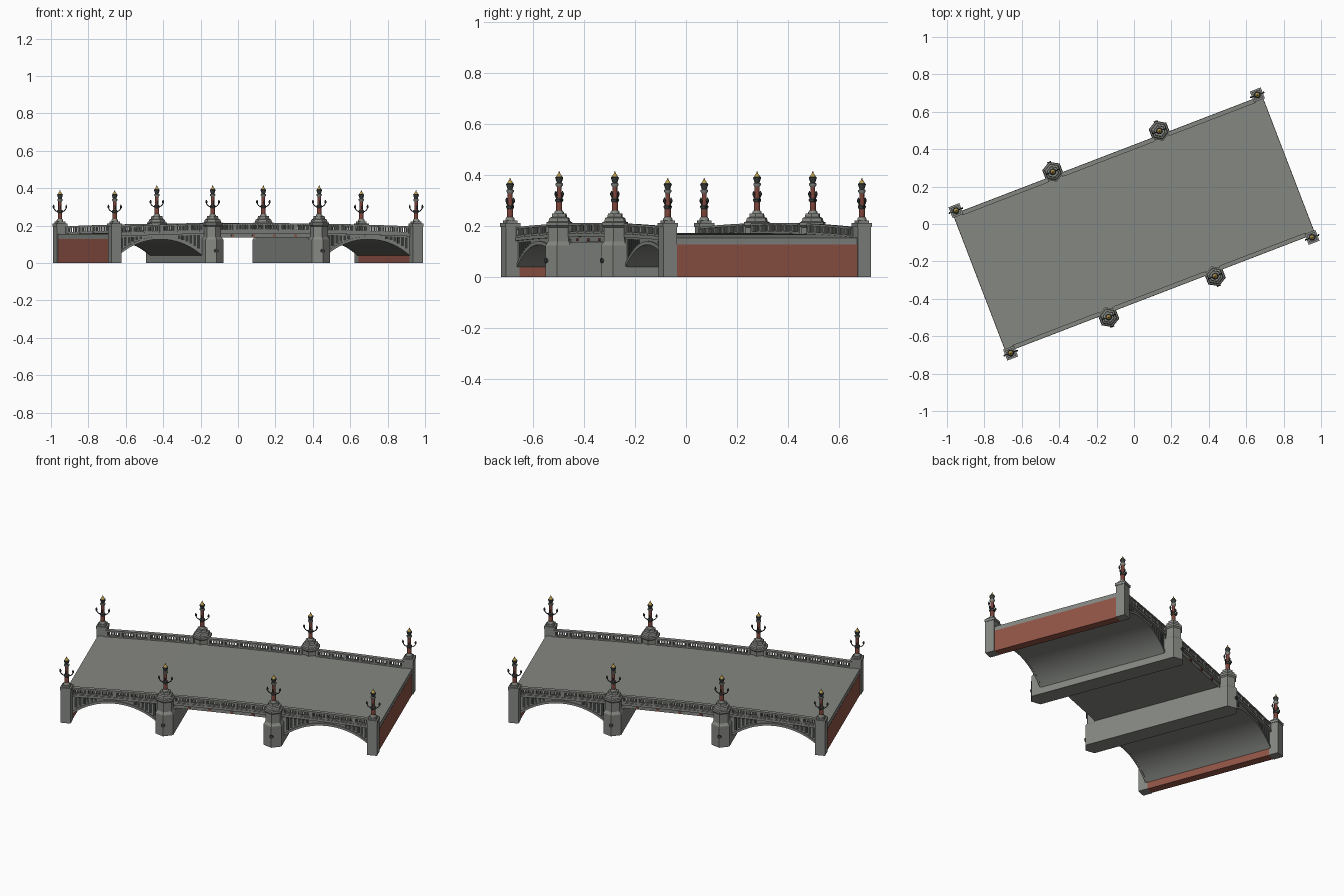
import bpy, bmesh, math
from mathutils import Matrix, Vector

if "Cube" in bpy.data.objects:
    bpy.data.objects.remove(bpy.data.objects["Cube"])

TURN = Matrix.Rotation(math.radians(21), 4, 'Z')   # the bridge sits diagonally


def material(name, rgb):
    m = bpy.data.materials.new(name)
    m.diffuse_color = (*rgb, 1)
    m.use_nodes = True
    m.node_tree.nodes["Principled BSDF"].inputs["Base Color"].default_value = m.diffuse_color
    return m


STONE = material("grey_stone", (0.235, 0.245, 0.225))
BRICK = material("red_brick", (0.29, 0.09, 0.062))
SHAFT = material("dark_red_granite", (0.19, 0.055, 0.04))
IRON = material("dark_iron", (0.045, 0.05, 0.048))
GOLD = material("gold", (0.5, 0.33, 0.06))


def finish(bm, name, mat, smooth=False):
    bmesh.ops.recalc_face_normals(bm, faces=bm.faces)
    bm.transform(TURN)
    me = bpy.data.meshes.new(name)
    bm.to_mesh(me)
    bm.free()
    me.materials.append(mat)
    ob = bpy.data.objects.new(name, me)
    bpy.context.collection.objects.link(ob)
    if smooth:
        bpy.context.view_layer.objects.active = ob
        ob.select_set(True)
        bpy.ops.object.shade_smooth_by_angle(angle=math.radians(40))
        ob.select_set(False)


def add_box(bm, x0, x1, y0, y1, z0, z1):
    c = Vector(((x0 + x1) / 2, (y0 + y1) / 2, (z0 + z1) / 2))
    m = Matrix.Translation(c) @ Matrix.Diagonal((abs(x1 - x0), abs(y1 - y0), abs(z1 - z0), 1))
    bmesh.ops.create_cube(bm, size=1, matrix=m)


def add_strip(bm, us, low, high, y0, y1):
    """Solid along the bridge between two height functions."""
    rows = [[bm.verts.new((u, y, z)) for y, z in
             ((y0, low(u)), (y1, low(u)), (y1, high(u)), (y0, high(u)))] for u in us]
    for a, b in zip(rows, rows[1:]):
        for i in range(4):
            j = (i + 1) % 4
            bm.faces.new((a[i], a[j], b[j], b[i]))
    bm.faces.new(rows[0])
    bm.faces.new(rows[-1])


def add_lathe(bm, x, y, z, profile, n, turn=0.0):
    rings = [[bm.verts.new((x + r * math.cos(turn + k * math.tau / n),
                            y + r * math.sin(turn + k * math.tau / n), z + h))
              for k in range(n)] for r, h in profile]
    for a, b in zip(rings, rings[1:]):
        for k in range(n):
            bm.faces.new((a[k], a[(k + 1) % n], b[(k + 1) % n], b[k]))
    bm.faces.new(rings[0])
    bm.faces.new(rings[-1])


def add_tube(bm, pts, r, n=6):
    """Tube through points lying in a plane of constant y."""
    rings = []
    for i, p in enumerate(pts):
        t = (pts[min(i + 1, len(pts) - 1)] - pts[max(i - 1, 0)]).normalized()
        side = Vector((0, 1, 0))
        up = t.cross(side)
        rings.append([bm.verts.new(p + r * (math.cos(a) * side + math.sin(a) * up))
                      for a in (k * math.tau / n for k in range(n))])
    for a, b in zip(rings, rings[1:]):
        for k in range(n):
            bm.faces.new((a[k], a[(k + 1) % n], b[(k + 1) % n], b[k]))
    bm.faces.new(rings[0])
    bm.faces.new(rings[-1])


def span(a, b, n):
    return [a + (b - a) * i / n for i in range(n + 1)]


END, PIER, EDGE = 0.863, 0.305, 0.385       # corner pier, river pier, deck edge
A0, A1 = 0.355, 0.835                       # side arch springings


def camber(u):
    return 0.018 * (1 - (u / 0.87) ** 2)


def arch(u):
    t = (abs(u) - (A0 + A1) / 2) / ((A1 - A0) / 2)
    rise, half = 0.088, (A1 - A0) / 2
    rad = (half ** 2 + rise ** 2) / (2 * rise)
    return 0.128 - rad + math.sqrt(rad ** 2 - min(t * t, 1) * half ** 2)


def top(u):
    return 0.155 + camber(u)


# deck over the central span, arched vaults and end slabs
bm = bmesh.new()
add_strip(bm, span(-A0, A0, 12), lambda u: 0.128 + 0.5 * camber(u), top, -EDGE, EDGE)
for s in (-1, 1):
    add_strip(bm, span(s * A0, s * A1, 24), arch, top, -EDGE, EDGE)
    add_strip(bm, span(s * A1, s * 0.885, 2), lambda u: 0.128, top, -EDGE, EDGE)
finish(bm, "deck_and_vaults", STONE, True)

# brick end walls
bm = bmesh.new()
for s in (-1, 1):
    add_box(bm, s * 0.837, s * 0.886, -0.38, 0.38, 0, 0.128)
finish(bm, "end_wall", BRICK)

# river pier walls with pointed noses, and corner piers
bm = bmesh.new()
for sx in (-1, 1):
    add_box(bm, sx * PIER - 0.05, sx * PIER + 0.05, -0.39, 0.39, 0, 0.15)
    for sy in (-1, 1):
        x, y = sx * PIER, sy * 0.415
        add_lathe(bm, x, y, 0, [(0.058, 0), (0.058, 0.125), (0.047, 0.14), (0.047, 0.195),
                                (0.055, 0.202), (0.055, 0.215), (0.046, 0.218), (0.042, 0.232),
                                (0.032, 0.236), (0.03, 0.25)], 6, math.pi / 6)
        x, y = sx * END, sy * 0.408
        add_box(bm, x - 0.028, x + 0.028, y - 0.028, y + 0.028, 0, 0.2)
        add_box(bm, x - 0.031, x + 0.031, y - 0.031, y + 0.031, 0.196, 0.212)
        add_box(bm, x - 0.022, x + 0.022, y - 0.022, y + 0.022, 0.212, 0.222)
finish(bm, "piers", STONE)

# cornice, arch rings and balustrade on both sides
bays = [(-0.834, -0.35), (-0.26, 0.26), (0.35, 0.834)]
bm = bmesh.new()
for s in (-1, 1):
    for a, b in bays:
        us = span(a, b, 16)
        for z0, z1, y0, y1 in ((-0.014, 0.0, 0.38, 0.396), (0.0, 0.008, 0.374, 0.392),
                               (0.031, 0.04, 0.372, 0.395)):
            add_strip(bm, us, lambda u: top(u) + z0, lambda u: top(u) + z1, s * y0, s * y1)
        panels = 6
        w = (b - a) / panels
        for i in range(panels + 1):
            u = a + i * w
            add_box(bm, u - 0.007, u + 0.007, s * 0.374, s * 0.394, top(u) - 0.01, top(u) + 0.038)
            if i < panels:
                for k in range(1, 6):
                    v = u + k * w / 6
                    add_box(bm, v - 0.0032, v + 0.0032, s * 0.379, s * 0.388, top(v), top(v) + 0.034)
        if a * b > 0:
            add_strip(bm, span(a, b, 24), lambda u: arch(u) - 0.001,
                      lambda u: min(arch(u) + 0.013, top(u)), s * 0.38, s * 0.391)
finish(bm, "balustrade", STONE)

# recessed spandrel slots, beam studs and pier medallions
bm = bmesh.new()
for sy in (-1, 1):
    for sx in (-1, 1):
        for c, d in ((A0, 1), (A1, -1)):
            for k in range(6):
                u0, u1 = c + d * (0.012 + k * 0.022), c + d * (0.027 + k * 0.022)
                low = max(arch(u0), arch(u1)) + 0.016
                high = top(u1) - 0.02
                if high - low > 0.006:
                    add_box(bm, sx * u0, sx * u1, sy * 0.384, sy * 0.387, low, high)
        m = Matrix.Translation((sx * PIER, sy * 0.463, 0.065)) @ Matrix.Rotation(math.pi / 2, 4, 'X')
        bmesh.ops.create_cone(bm, cap_ends=True, segments=12, radius1=0.011, radius2=0.011,
                              depth=0.022, matrix=m)
finish(bm, "iron_details", IRON)

bm = bmesh.new()
for sy in (-1, 1):
    for u in (-0.18, -0.06, 0.06, 0.18):
        add_box(bm, u - 0.008, u + 0.008, sy * 0.38, sy * 0.39, 0.141, 0.152)
finish(bm, "beam_blocks", BRICK)

# lamp columns
lamps = [(sx * x, sy * y, z) for sx in (-1, 1) for sy in (-1, 1)
         for x, y, z in ((END, 0.408, 0.222), (PIER, 0.416, 0.248))]
parts = {
    "lamp_base": (STONE, [(0.018, -0.003), (0.018, 0.008), (0.013, 0.014)]),
    "lamp_shaft": (SHAFT, [(0.012, 0.012), (0.012, 0.045), (0.0095, 0.05), (0.0095, 0.108)]),
    "lamp_collar": (IRON, [(0.013, 0.046), (0.016, 0.052), (0.016, 0.057), (0.011, 0.062)]),
    "lamp_capital": (STONE, [(0.009, 0.105), (0.015, 0.114), (0.015, 0.119), (0.01, 0.122)]),
    "lamp_lantern": (IRON, [(0.009, 0.121), (0.015, 0.139), (0.016, 0.143), (0.01, 0.148)]),
    "lamp_finial": (GOLD, [(0.0115, 0.146), (0.009, 0.152), (0.004, 0.158), (0.001, 0.168)]),
}
for name, (mat, profile) in parts.items():
    bm = bmesh.new()
    for x, y, z in lamps:
        add_lathe(bm, x, y, z, profile, 10)
    finish(bm, name, mat, True)

# curved lamp arms with small lanterns
bm = bmesh.new()
for x, y, z in lamps:
    for s in (-1, 1):
        pts = [Vector((x + s * (0.008 + 0.028 * math.sin(t)), y, z + 0.078 - 0.026 * math.cos(t)))
               for t in span(0, math.pi / 2, 6)]
        add_tube(bm, pts, 0.0026)
        add_lathe(bm, x + s * 0.036, y, z + 0.07,
                  [(0.002, 0), (0.0055, 0.004), (0.0055, 0.012), (0.001, 0.02)], 6)
    for s in (-1, 1):
        add_lathe(bm, x, y + s * 0.013, z + 0.066,
                  [(0.002, 0), (0.005, 0.005), (0.005, 0.014), (0.001, 0.02)], 6)
finish(bm, "lamp_arms", IRON)
